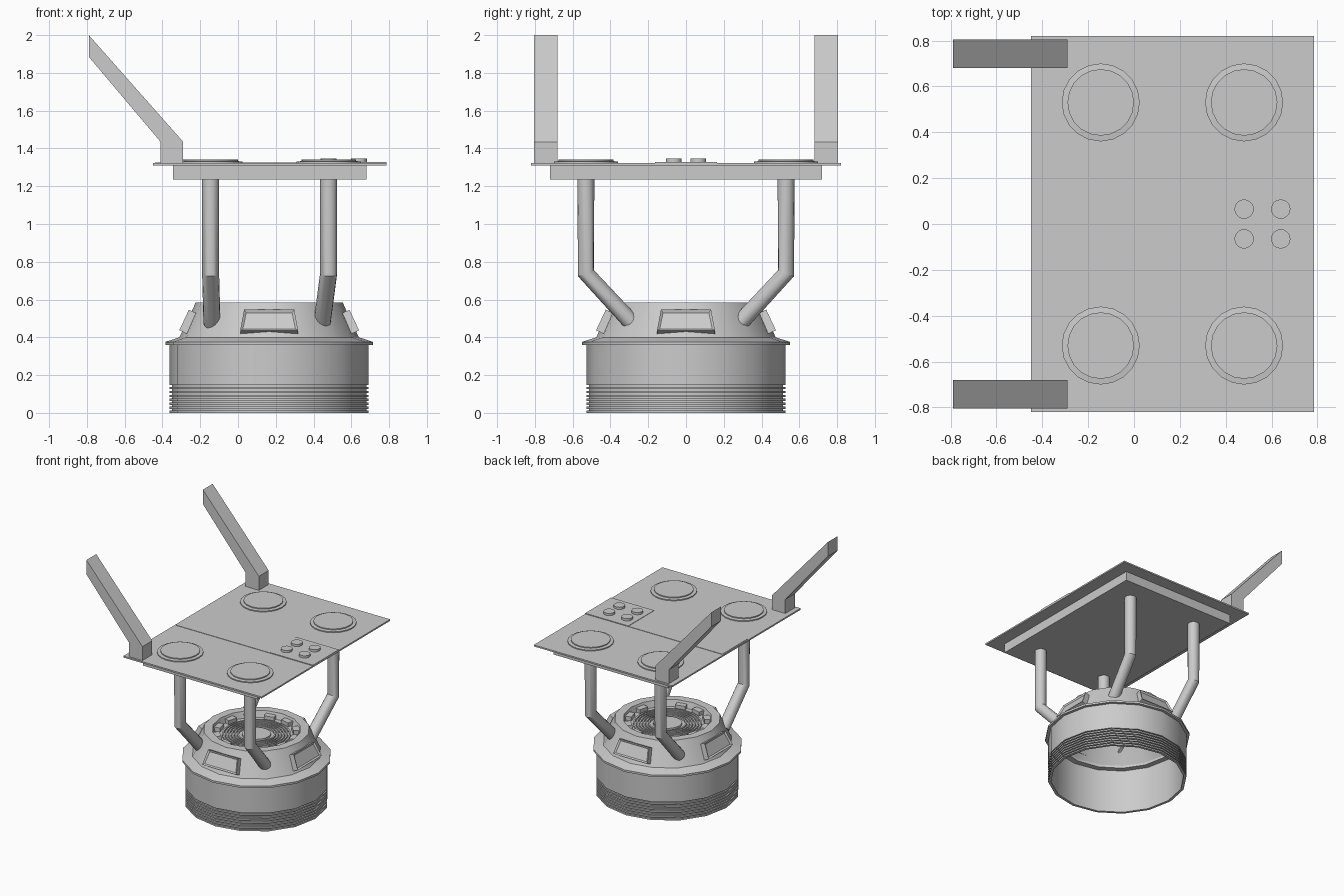
import bpy, bmesh, math
from mathutils import Vector

if "Cube" in bpy.data.objects:
    bpy.data.objects.remove(bpy.data.objects["Cube"])

CX = 0.165          # axis of the round base
SIDES = 16


def finish(name, bm, smooth=False):
    bmesh.ops.recalc_face_normals(bm, faces=bm.faces)
    me = bpy.data.meshes.new(name)
    bm.to_mesh(me)
    bm.free()
    ob = bpy.data.objects.new(name, me)
    bpy.context.collection.objects.link(ob)
    if smooth:
        bpy.ops.object.select_all(action='DESELECT')
        ob.select_set(True)
        bpy.context.view_layer.objects.active = ob
        bpy.ops.object.shade_smooth_by_angle(angle=math.radians(25))
    return ob


def box(name, x0, x1, y0, y1, z0, z1):
    return prism(name, [(x0, z0), (x1, z0), (x1, z1), (x0, z1)], y0, y1)


def prism(name, xz, y0, y1):
    bm = bmesh.new()
    face = bm.faces.new([bm.verts.new((x, y0, z)) for x, z in xz])
    ext = bmesh.ops.extrude_face_region(bm, geom=[face], use_keep_orig=True)
    bmesh.ops.translate(bm, vec=(0, y1 - y0, 0),
                        verts=[v for v in ext['geom'] if isinstance(v, bmesh.types.BMVert)])
    return finish(name, bm)


def lathe(name, profile, x, y, sides, closed=False):
    # profile of (radius, z); radius 0 makes a single pole point
    bm = bmesh.new()
    rings = []
    for r, z in profile:
        if r == 0:
            rings.append([bm.verts.new((x, y, z))] * sides)
        else:
            rings.append([bm.verts.new((x + r * math.cos(2 * math.pi * i / sides),
                                        y + r * math.sin(2 * math.pi * i / sides), z))
                          for i in range(sides)])
    pairs = list(zip(rings, rings[1:])) + ([(rings[-1], rings[0])] if closed else [])
    for a, b in pairs:
        for i in range(sides):
            j = (i + 1) % sides
            corners = list(dict.fromkeys((a[i], a[j], b[j], b[i])))
            if len(corners) > 2:
                bm.faces.new(corners)
    return finish(name, bm, True)


def pipe(name, points, radius, sides=16):
    cu = bpy.data.curves.new(name, 'CURVE')
    cu.dimensions = '3D'
    cu.bevel_depth = radius
    cu.bevel_resolution = sides // 2 - 2
    cu.use_fill_caps = True
    sp = cu.splines.new('POLY')
    sp.points.add(len(points) - 1)
    for p, c in zip(sp.points, points):
        p.co = (*c, 1)
    tmp = bpy.data.objects.new(name + "_path", cu)
    bpy.context.collection.objects.link(tmp)
    me = bpy.data.meshes.new_from_object(tmp.evaluated_get(bpy.context.evaluated_depsgraph_get()))
    bpy.data.objects.remove(tmp)
    bm = bmesh.new()
    bm.from_mesh(me)
    finish(name, bm, True)


# hollow drum with square ridges around its foot, open below
ridges = []
for i in range(7):
    z = 0.021 * i
    ridges += [(0.527, z), (0.527, z + 0.012), (0.514, z + 0.012), (0.514, z + 0.021)]
drum = [(0.505, 0)] + ridges + [(0.527, 0.147), (0.527, 0.36), (0.505, 0.36)]
lathe("base_drum", drum, CX, 0, SIDES, closed=True)

# flange, sloping collar and rim with a recessed floor
shell = [(0.46, 0.36), (0.55, 0.36), (0.55, 0.376), (0.475, 0.40), (0.40, 0.56),
         (0.39, 0.585), (0.325, 0.585), (0.31, 0.535), (0, 0.535), (0, 0.525),
         (0.37, 0.525), (0.46, 0.38)]
lathe("base_collar", shell, CX, 0, SIDES, closed=True)

# burner rings and centre cap in the recess
for i in range(6):
    r = 0.13 + i * 0.022
    lathe(f"grate_ring_{i + 1}", [(r, 0.534), (r, 0.548), (r + 0.012, 0.548), (r + 0.012, 0.534)],
          CX, 0, 32)
lathe("burner_cap", [(0.105, 0.534), (0.105, 0.55), (0, 0.55)], CX, 0, 32)

# ring of small blocks between grate and rim
for i in range(12):
    b = box(f"rim_block_{i + 1}", 0.268, 0.33, -0.04, 0.04, 0.53, 0.567)
    b.location.x = CX
    b.rotation_euler.z = math.radians(30 * i + 15)

# framed trapezoid panels on the collar
slope = Vector((-0.075, 0, 0.16)).normalized()
out = Vector((slope.z, 0, -slope.x))
for i, side in enumerate(("right", "back", "left", "front")):
    bm = bmesh.new()
    mid = Vector((0.436, 0, 0.485)) + out * 0.016
    quad = [mid + slope * v + Vector((0, u, 0))
            for u, v in ((-0.153, -0.06), (0.153, -0.06), (0.133, 0.06), (-0.133, 0.06))]
    front = bm.faces.new([bm.verts.new(p) for p in quad])
    ext = bmesh.ops.extrude_face_region(bm, geom=[front], use_keep_orig=True)
    bmesh.ops.translate(bm, vec=out * -0.055,
                        verts=[v for v in ext['geom'] if isinstance(v, bmesh.types.BMVert)])
    bm.normal_update()
    bmesh.ops.inset_region(bm, faces=[front], thickness=0.018, depth=0)
    bmesh.ops.translate(bm, vec=out * -0.01, verts=front.verts)
    panel = finish(f"collar_panel_{side}", bm)
    panel.location.x = CX
    panel.rotation_euler.z = math.radians(90 * i)

# table top, tray below, and raised centre strip with control panel
box("top_plate", -0.45, 0.785, -0.82, 0.82, 1.31, 1.322)
box("under_tray", -0.345, 0.68, -0.72, 0.72, 1.235, 1.312)
box("centre_strip", -0.44, 0.785, -0.165, 0.165, 1.32, 1.325)
box("control_panel", 0.40, 0.785, -0.165, 0.165, 1.32, 1.328)
for x in (0.48, 0.64):
    for y in (-0.065, 0.065):
        lathe("control_knob", [(0.042, 1.32), (0.042, 1.346), (0, 1.346)], x, y, 20)

# hobs with bent support legs beneath them
for x, foot in ((-0.145, -0.138), (0.48, 0.445)):
    for s in (-1, 1):
        lathe("hob", [(0.17, 1.318), (0.17, 1.33), (0.145, 1.333), (0.145, 1.341), (0, 1.341)],
              x, s * 0.53, 20)
        pipe("support_leg", [(x, s * 0.53, 1.24), (x, s * 0.53, 0.74), (foot, s * 0.285, 0.475)], 0.045)

# slanted arms at the left corners
arm = [(-0.41, 1.315), (-0.29, 1.315), (-0.29, 1.435), (-0.79, 2.0), (-0.79, 1.885), (-0.41, 1.435)]
for name, y in (("slanted_arm_front", -0.805), ("slanted_arm_back", 0.68)):
    prism(name, arm, y, y + 0.125)
